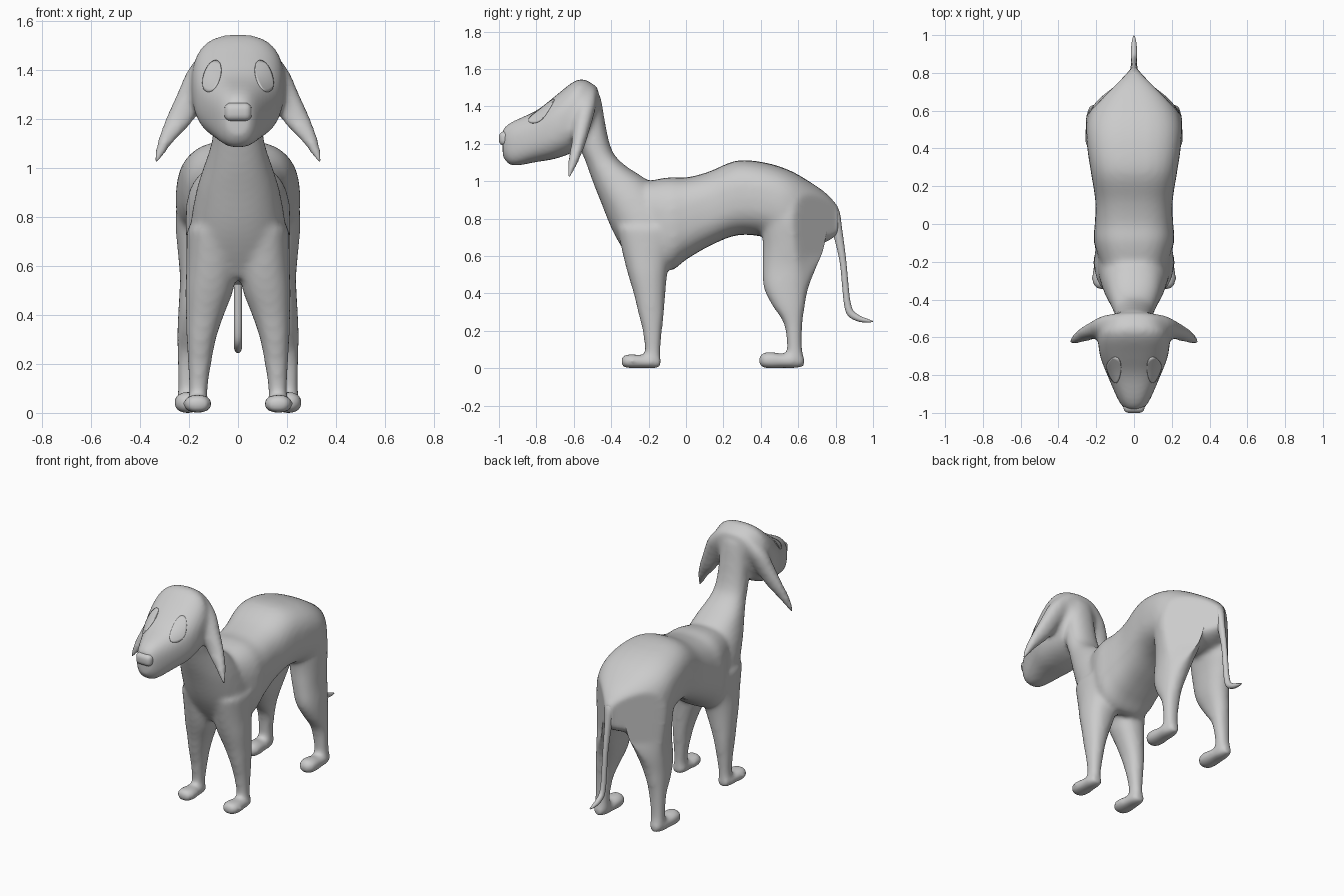
import bpy, bmesh, math
from mathutils import Vector

if "Cube" in bpy.data.objects:
    bpy.data.objects.remove(bpy.data.objects["Cube"])

grey = bpy.data.materials.new("plain grey")
grey.diffuse_color = (0.6, 0.6, 0.6, 1)
grey.use_nodes = True
grey.node_tree.nodes["Principled BSDF"].inputs["Base Color"].default_value = grey.diffuse_color


def refine(rows, k=4):
    """Smooth in-between rows (Catmull-Rom)."""
    out = []
    for i in range(len(rows) - 1):
        a, b, c, d = (rows[max(0, min(len(rows) - 1, j))] for j in (i - 1, i, i + 1, i + 2))
        for s in range(k):
            t = s / k
            out.append([.5 * (2 * q + (r - p) * t + (2 * p - 5 * q + 4 * r - w) * t * t
                              + (3 * q - p - 3 * r + w) * t ** 3)
                        for p, q, r, w in zip(a, b, c, d)])
    return out + [rows[-1]]


def loft(bm, rows, p=0.9, n=28):
    """Closed tube; row = x, y, z, x radius, other radius, pitch (0 = flat ring, 90 = upright ring)."""
    rings = []
    for x, y, z, rx, rs, a in refine(rows):
        a = math.radians(a)
        ring = []
        for i in range(n):
            t = 2 * math.pi * i / n
            c, s = math.cos(t), math.sin(t)
            u = rx * math.copysign(abs(c) ** p, c)
            v = rs * math.copysign(abs(s) ** p, s)
            ring.append(bm.verts.new((x + u, y + v * math.cos(a), z + v * math.sin(a))))
        rings.append(ring)
    for r, q in zip(rings, rings[1:]):
        for i in range(n):
            j = (i + 1) % n
            bm.faces.new((r[i], r[j], q[j], q[i]))
    bm.faces.new(rings[0])
    bm.faces.new(rings[-1])


def upright(x, rows):
    return [(x, y, z, rx, rz, 90) for y, z, rx, rz in rows]


def both_sides(bm, rows, p=0.9):
    for s in (1, -1):
        loft(bm, [(s * r[0],) + tuple(r[1:]) for r in rows], p)


def make(name, bm):
    bmesh.ops.recalc_face_normals(bm, faces=bm.faces)
    me = bpy.data.meshes.new(name)
    bm.to_mesh(me)
    bm.free()
    me.materials.append(grey)
    ob = bpy.data.objects.new(name, me)
    bpy.context.collection.objects.link(ob)
    return ob


def apply_all(ob):
    bpy.context.view_layer.objects.active = ob
    for m in list(ob.modifiers):
        bpy.ops.object.modifier_apply(modifier=m.name)


def soften(ob, iterations):
    m = ob.modifiers.new("soften", 'SMOOTH')
    m.factor = 0.5
    m.iterations = iterations
    apply_all(ob)


def smooth(ob):
    for f in ob.data.polygons:
        f.use_smooth = True


bm = bmesh.new()
# trunk
loft(bm, upright(0, [
    (-.25, .81, .16, .18), (-.10, .77, .212, .25), (0, .80, .208, .22),
    (.12, .85, .205, .20), (.27, .91, .228, .20), (.42, .90, .25, .20),
    (.55, .85, .25, .21), (.66, .82, .195, .178), (.75, .805, .11, .13),
    (.815, .79, .03, .075)]), 0.75)
# neck flowing into the chest
loft(bm, [
    (0, -.52, 1.45, .09, .065, 0), (0, -.488, 1.2, .10, .08, 0),
    (0, -.44, 1.1, .11, .095, 0), (0, -.35, 1.0, .142, .15, 0),
    (0, -.285, .9, .172, .175, 0), (0, -.205, .75, .195, .195, 0),
    (0, -.19, .64, .18, .15, 0), (0, -.19, .55, .06, .09, 0)])
# head
loft(bm, upright(0, [
    (-.98, 1.205, .05, .075), (-.93, 1.2, .085, .118), (-.80, 1.24, .142, .138),
    (-.70, 1.287, .18, .168), (-.60, 1.345, .19, .188), (-.54, 1.38, .165, .163),
    (-.47, 1.42, .09, .08)]), 0.78)
# ears
both_sides(bm, [
    (.05, -.53, 1.51, .05, .04, 0), (.08, -.53, 1.47, .065, .055, 0),
    (.13, -.535, 1.4, .075, .055, 0), (.185, -.555, 1.3, .066, .048, 0),
    (.236, -.575, 1.2, .06, .038, 0), (.268, -.59, 1.15, .048, .034, 0),
    (.3, -.604, 1.1, .033, .028, 0), (.339, -.628, 1.01, .008, .008, 0)])
# front legs and feet
both_sides(bm, [
    (.11, -.20, .75, .10, .17, 0), (.108, -.208, .6, .103, .128, 0),
    (.117, -.205, .5, .098, .105, 0), (.135, -.195, .4, .078, .085, 0),
    (.15, -.187, .3, .06, .07, 0), (.157, -.18, .2, .048, .052, 0),
    (.162, -.178, .1, .038, .042, 0), (.165, -.178, .04, .04, .042, 0)])
both_sides(bm, upright(.165, [
    (-.347, .038, .03, .022), (-.325, .04, .052, .036), (-.28, .04, .06, .037),
    (-.22, .037, .05, .034), (-.165, .035, .045, .034), (-.135, .035, .03, .025)]))
# hind legs and feet
both_sides(bm, [
    (.13, .53, .93, .10, .12, 0), (.14, .575, .8, .117, .172, 0),
    (.138, .575, .65, .108, .165, 0), (.147, .555, .55, .09, .147, 0),
    (.165, .535, .43, .078, .12, 0), (.185, .55, .33, .063, .086, 0),
    (.195, .573, .24, .053, .05, 0), (.202, .58, .12, .044, .04, 0),
    (.203, .585, .05, .046, .045, 0)])
both_sides(bm, upright(.205, [
    (.392, .045, .03, .025), (.415, .045, .05, .042), (.46, .045, .058, .044),
    (.52, .042, .052, .038), (.58, .042, .048, .04), (.632, .04, .03, .028)]))

# fuse the lofts into one soft skin
body = make("dog_body", bm)
m = body.modifiers.new("fuse", 'REMESH')
m.mode = 'VOXEL'
m.voxel_size = 0.014
apply_all(body)
# taper the rump towards the tail
for v in body.data.vertices:
    if v.co.y > .55 and v.co.z > .4:
        k = min(1, (v.co.z - .4) / .2)
        lim = max(.03, .25 - .98 * (v.co.y - .58))
        x = min(abs(v.co.x), lim)
        v.co.x += k * (math.copysign(x, v.co.x) - v.co.x)
soften(body, 12)
low = min(v.co.z for v in body.data.vertices)
for v in body.data.vertices:
    v.co.z -= low * max(0, 1 - v.co.z / 0.3)
smooth(body)

# tail
bm = bmesh.new()
loft(bm, [
    (0, .74, .875, .055, .035, 50), (0, .785, .835, .036, .035, 30),
    (0, .808, .74, .022, .027, 10), (0, .838, .58, .017, .018, 8),
    (0, .852, .44, .017, .017, 5), (0, .862, .35, .017, .018, 12),
    (0, .88, .295, .017, .02, 40), (0, .925, .265, .016, .016, 70),
    (0, .97, .254, .011, .010, 85), (0, .999, .25, .003, .003, 90)], 1, 16)
smooth(make("tail", bm))

# nose
bm = bmesh.new()
bmesh.ops.create_cube(bm, size=1)
for v in bm.verts:
    v.co = Vector((v.co.x * .112, v.co.y * .06 - .97, v.co.z * .076 + 1.228))
nose = make("nose", bm)
m = nose.modifiers.new("round", 'BEVEL')
m.width = .028
m.segments = 4
apply_all(nose)
smooth(nose)

# eyes: thin oval plates wrapped onto the face
bpy.context.view_layer.update()
for side, name in ((1, "left_eye"), (-1, "right_eye")):
    bm = bmesh.new()
    bmesh.ops.create_grid(bm, x_segments=10, y_segments=10, size=1)
    tilt = math.radians(18)
    for v in bm.verts:
        gx, gy = v.co.x, v.co.y
        u = gx * math.sqrt(1 - gy * gy / 2) * .033
        w = gy * math.sqrt(1 - gx * gx / 2) * .066
        x = side * (.105 + u * math.cos(tilt) - w * math.sin(tilt))
        z = 1.373 + u * math.sin(tilt) + w * math.cos(tilt)
        hit, loc, nor, _ = body.ray_cast(Vector((x, -2, z)), Vector((0, 1, 0)))
        v.co = loc + nor * .005 if hit else Vector((x, -.72, z))
    eye = make(name, bm)
    if sum(f.normal.y for f in eye.data.polygons) > 0:
        eye.data.flip_normals()
    m = eye.modifiers.new("thickness", 'SOLIDIFY')
    m.thickness = .008
    m.offset = -1
    apply_all(eye)
    smooth(eye)
